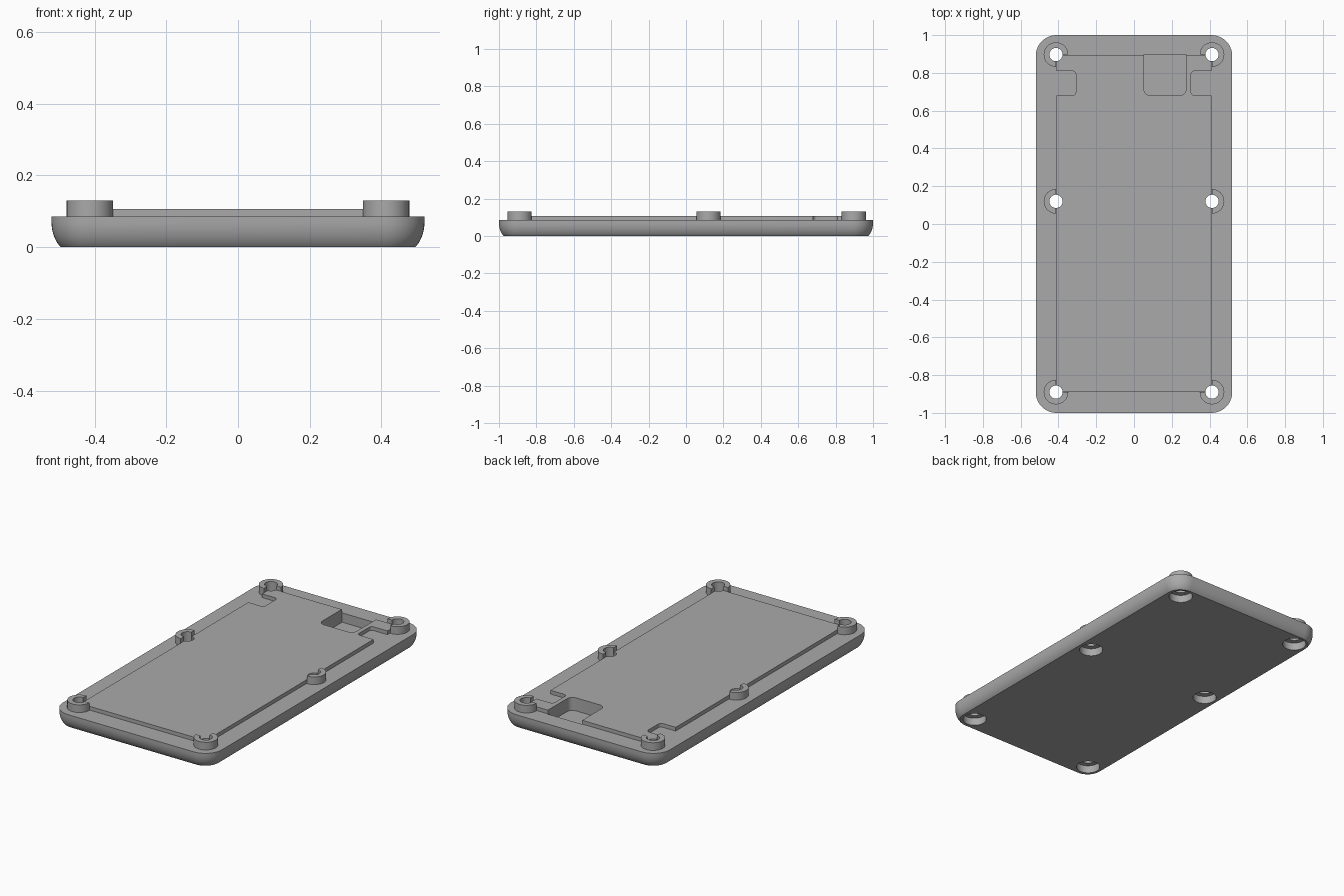
import bpy, bmesh, math
from mathutils import Vector

cube = bpy.data.objects.get("Cube")
if cube:
    bpy.data.objects.remove(cube, do_unlink=True)

grey = bpy.data.materials.new("mid grey")
grey.use_nodes = True
COLOUR = (0.4, 0.4, 0.4, 1)
grey.diffuse_color = COLOUR
grey.node_tree.nodes["Principled BSDF"].inputs["Base Color"].default_value = COLOUR


def rounded(corners, steps=6):
    """Outline from (x, y, radius) corners, each filleted with an arc."""
    pts = []
    for i, (x, y, r) in enumerate(corners):
        p = Vector((x, y))
        if r == 0:
            pts.append(p)
            continue
        a = (Vector(corners[i - 1][:2]) - p).normalized()
        b = (Vector(corners[(i + 1) % len(corners)][:2]) - p).normalized()
        for s in range(steps + 1):
            t = math.pi / 2 * s / steps
            pts.append(p + a * r * (1 - math.sin(t)) + b * r * (1 - math.cos(t)))
    return pts


def rect(x0, x1, y0, y1, r=0, steps=6):
    return rounded([(x0, y0, r), (x1, y0, r), (x1, y1, r), (x0, y1, r)], steps)


def loft(name, rings):
    """Solid from a stack of (outline, z) rings."""
    bm = bmesh.new()
    loops = [[bm.verts.new((p[0], p[1], z)) for p in pts] for pts, z in rings]
    n = len(loops[0])
    for low, high in zip(loops, loops[1:]):
        for i in range(n):
            j = (i + 1) % n
            bm.faces.new((low[i], low[j], high[j], high[i]))
    bm.faces.new(loops[0][::-1])
    bm.faces.new(loops[-1])
    bmesh.ops.recalc_face_normals(bm, faces=bm.faces)
    mesh = bpy.data.meshes.new(name)
    bm.to_mesh(mesh)
    bm.free()
    mesh.materials.append(grey)
    ob = bpy.data.objects.new(name, mesh)
    bpy.context.collection.objects.link(ob)
    return ob


def cylinder(name, x, y, r, z0, z1, n=32):
    ring = [(x + r * math.cos(math.tau * i / n), y + r * math.sin(math.tau * i / n))
            for i in range(n)]
    return loft(name, [(ring, z0), (ring, z1)])


def combine(ob, other, operation):
    mod = ob.modifiers.new(operation.lower(), "BOOLEAN")
    mod.operation, mod.object, mod.solver = operation, other, "EXACT"
    bpy.context.view_layer.objects.active = ob
    bpy.ops.object.modifier_apply(modifier=mod.name)
    bpy.data.objects.remove(other, do_unlink=True)


# Tray with a rounded lower rim
W, L, TOP, DECK, BOSS = 0.52, 1.0, 0.085, 0.107, 0.13
rings = []
for i in range(9):
    t = math.pi / 2 * i / 8 * 0.94 + math.pi / 2 * 0.06
    start = math.radians(35)
    a = start + (math.pi / 2 - start) * i / 8
    inset = 0.11 * (1 - math.sin(a)) * 0.55
    z = 0.07 * (1 - math.cos(a) / math.cos(start))
    rings.append((rect(-W + inset, W - inset, -L + inset, L - inset, 0.11 - inset, 12), z))
rings.append((rect(-W, W, -L, L, 0.11, 12), TOP))
body = loft("back_plate", rings)

# Screw bosses, opened towards the raised deck
X, Y0, Y1 = 0.413, -0.89, 0.897
spots = [(s * X, y) for s in (-1, 1) for y in (Y0, 0.12, Y1)]
for x, y in spots:
    boss = cylinder("screw_boss", x, y, 0.065, 0.05, BOSS)
    combine(boss, loft("clearance", [(rect(-X, X, Y0, Y1), 0.03), (rect(-X, X, Y0, Y1), 0.2)]),
            "DIFFERENCE")
    combine(body, boss, "UNION")

# Raised deck with a notch on each side
D, R = X - 0.004, 0.02
N0, N1 = 0.68, 0.81
outline = rounded([
    (-D, Y0 + 0.004, 0), (D, Y0 + 0.004, 0),
    (D, N0, 0), (0.302, N0, R), (0.302, N1, R), (D, N1, 0),
    (D, Y1 - 0.003, 0), (-D, Y1 - 0.003, 0),
    (-D, N1, 0), (-0.308, N1, R), (-0.308, N0, R), (-D, N0, 0)])
combine(body, loft("raised_deck", [(outline, 0.06), (outline, DECK)]), "UNION")

# Pocket at the rear
pocket = rounded([(0.052, N0, 0.035), (0.276, N0, 0.035), (0.276, Y1, 0), (0.052, Y1, 0)])
combine(body, loft("pocket", [(pocket, 0.03), (pocket, 0.2)]), "DIFFERENCE")

# Screw holes, counterbored from below
for x, y in spots:
    combine(body, cylinder("screw_hole", x, y, 0.035, -0.1, 0.2), "DIFFERENCE")
    combine(body, cylinder("counterbore", x, y, 0.065, -0.1, 0.045), "DIFFERENCE")

# Centre and shade
bpy.ops.object.select_all(action="DESELECT")
body.select_set(True)
bpy.context.view_layer.objects.active = body
bpy.ops.object.shade_smooth_by_angle(angle=math.radians(30))
